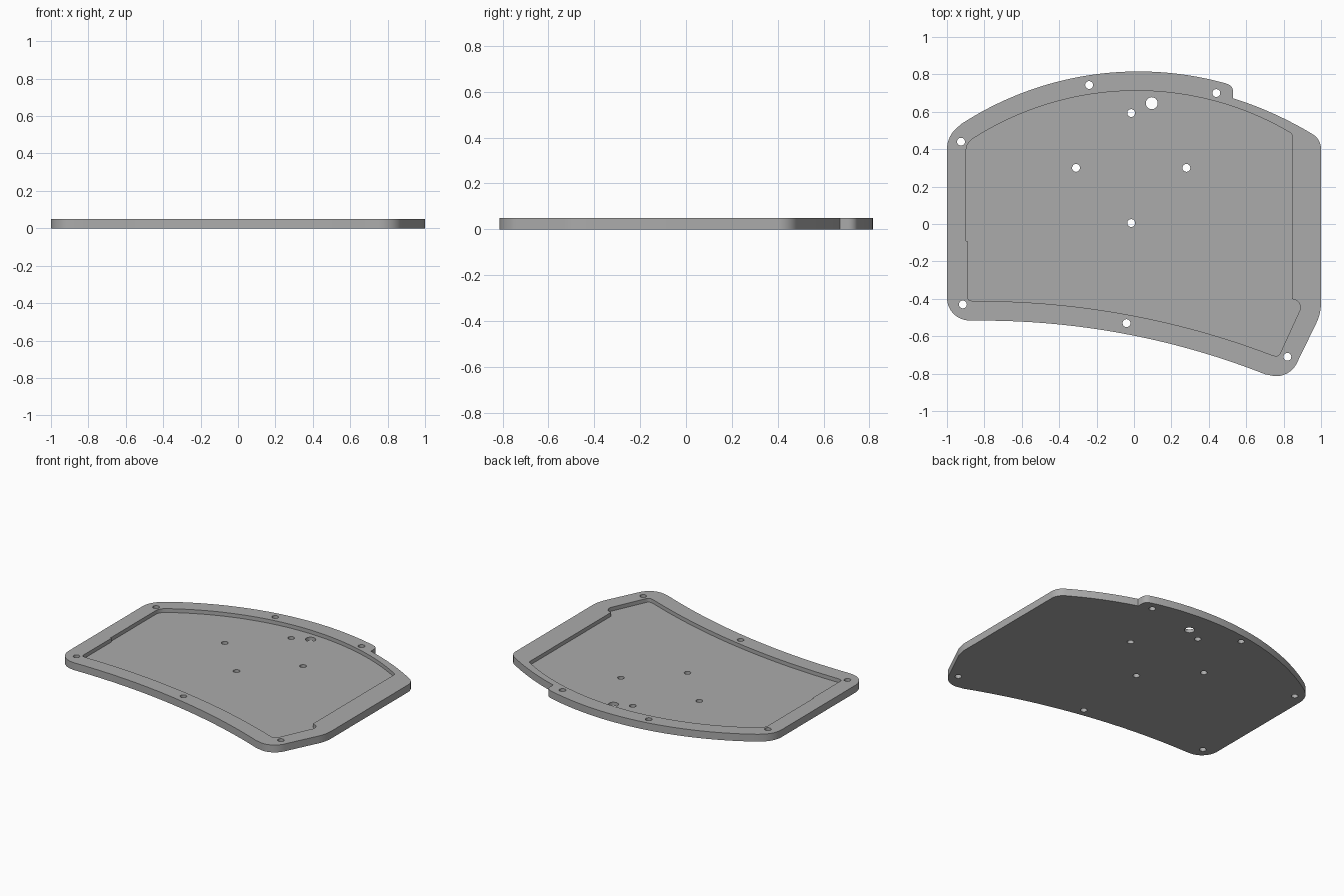
import bpy, bmesh, math
from mathutils import Vector, geometry

cube = bpy.data.objects.get("Cube")
if cube:
    bpy.data.objects.remove(cube)

THICKNESS, FLOOR = 0.05, 0.024

grey = bpy.data.materials.new("plain_grey")
grey.use_nodes = True
colour = (0.41, 0.41, 0.41, 1)
grey.diffuse_color = colour
grey.node_tree.nodes["Principled BSDF"].inputs["Base Color"].default_value = colour


def arc(a, b, c, steps):
    """Points on the circle from a through b to c."""
    a, b, c = (Vector(p) for p in (a, b, c))
    u, v = b - a, c - a
    d = 2 * u.cross(v)
    centre = a + Vector((v.y * u.length_squared - u.y * v.length_squared,
                         u.x * v.length_squared - v.x * u.length_squared)) / d
    r = a - centre
    start = math.atan2(r.y, r.x)
    e = c - centre
    sweep = math.atan2(e.y, e.x) - start
    if d > 0:
        sweep %= math.tau
    else:
        sweep = -((-sweep) % math.tau)
    return [centre + r.length * Vector((math.cos(start + sweep * i / steps),
                                        math.sin(start + sweep * i / steps)))
            for i in range(steps + 1)]


def prism(name, points, z0, z1):
    """Solid made by raising a flat outline from z0 to z1."""
    bm = bmesh.new()
    face = bm.faces.new([bm.verts.new((p[0], p[1], z0)) for p in points])
    raised = bmesh.ops.extrude_face_region(bm, geom=[face])["geom"]
    verts = [g for g in raised if isinstance(g, bmesh.types.BMVert)]
    bmesh.ops.translate(bm, verts=verts, vec=(0, 0, z1 - z0))
    bmesh.ops.recalc_face_normals(bm, faces=bm.faces)
    mesh = bpy.data.meshes.new(name)
    bm.to_mesh(mesh)
    bm.free()
    mesh.materials.append(grey)
    obj = bpy.data.objects.new(name, mesh)
    bpy.context.collection.objects.link(obj)
    return obj


def cut(target, cutter):
    """Subtract the cutter and discard it."""
    mod = target.modifiers.new("cut", 'BOOLEAN')
    mod.object = cutter
    mod.operation = 'DIFFERENCE'
    mod.solver = 'EXACT'
    bpy.context.view_layer.objects.active = target
    bpy.ops.object.modifier_apply(modifier=mod.name)
    bpy.data.objects.remove(cutter)


# Outer edge, clockwise from the left side
outer = (
    arc((-1, 0.40), (-0.985, 0.465), (-0.94, 0.52), 8)
    + arc((-0.92, 0.537), (-0.02, 0.815), (0.49, 0.752), 40)
    + arc((0.495, 0.75), (0.52, 0.735), (0.53, 0.705), 8)
    + arc((0.53, 0.672), (0.75, 0.588), (0.95, 0.483), 16)
    + arc((0.96, 0.477), (0.988, 0.447), (1, 0.40), 8)
    + arc((1, -0.42), (0.993, -0.48), (0.975, -0.53), 6)
    + arc((0.875, -0.735), (0.825, -0.795), (0.75, -0.813), 10)
    + arc((0.70, -0.803), (0, -0.597), (-0.86, -0.517), 40)
    + arc((-0.88, -0.516), (-0.965, -0.48), (-1, -0.40), 10)
)
tray = prism("tray", outer, 0, THICKNESS)

# Recess with a stepped right side
recess = (
    [(-0.89, -0.09), (-0.897, -0.09)]
    + arc((-0.897, 0.40), (-0.89, 0.425), (-0.875, 0.445), 5)
    + arc((-0.86, 0.457), (-0.02, 0.712), (0.82, 0.497), 44)
    + arc((0.832, 0.49), (0.842, 0.482), (0.845, 0.47), 4)
    + [(0.845, -0.40)]
    + arc((0.855, -0.404), (0.884, -0.425), (0.887, -0.46), 6)
    + arc((0.782, -0.69), (0.77, -0.703), (0.75, -0.704), 5)
    + arc((0.73, -0.698), (0, -0.491), (-0.86, -0.412), 40)
    + arc((-0.87, -0.41), (-0.885, -0.404), (-0.89, -0.39), 4)
)
cut(tray, prism("recess_cutter", recess, FLOOR, THICKNESS * 2))

# Screw holes and the wider cable hole
rim_holes = [(-0.24, 0.743), (0.44, 0.70), (-0.925, 0.44),
             (-0.915, -0.43), (-0.04, -0.53), (0.82, -0.71)]
floor_holes = [(-0.015, 0.593), (-0.31, 0.30), (0.28, 0.30), (-0.015, 0.005)]
holes = [(x, y, 0.021) for x, y in rim_holes + floor_holes]
holes.append((0.095, 0.646, 0.032))
for x, y, r in holes:
    ring = [(x + r * math.cos(math.tau * i / 24), y + r * math.sin(math.tau * i / 24))
            for i in range(24)]
    cut(tray, prism("hole_cutter", ring, -THICKNESS, THICKNESS * 2))

# Smooth curved walls, crisp edges
bpy.ops.object.select_all(action='DESELECT')
tray.select_set(True)
bpy.context.view_layer.objects.active = tray
bpy.ops.object.shade_smooth_by_angle(angle=math.radians(30))
